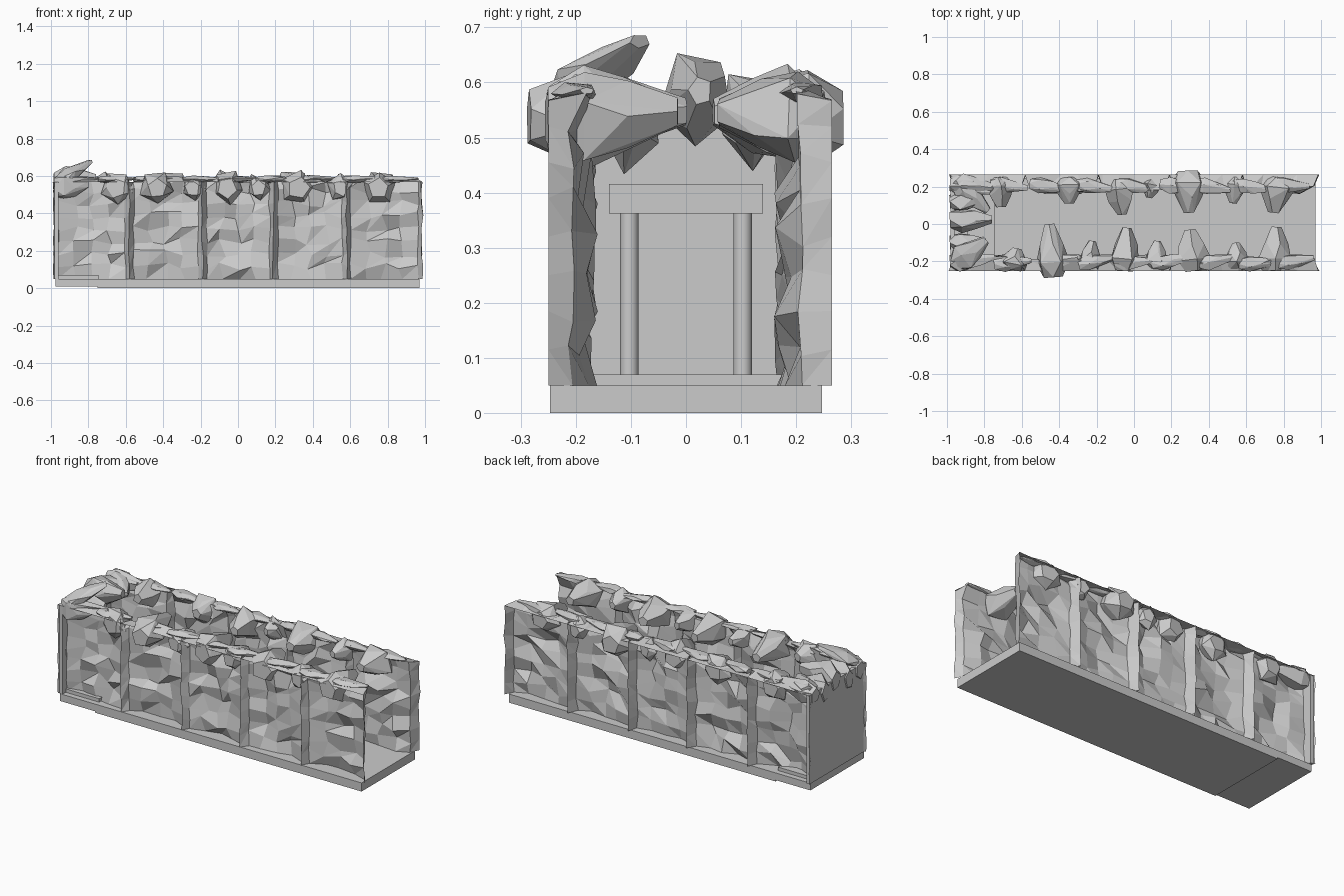
import bpy, bmesh, random
from math import cos, sin, pi
from mathutils import Vector

if "Cube" in bpy.data.objects:
    bpy.data.objects.remove(bpy.data.objects["Cube"])

random.seed(7)
R = random.uniform


def finish(bm, name, fix=True):
    if fix:
        bmesh.ops.recalc_face_normals(bm, faces=bm.faces)
    me = bpy.data.meshes.new(name)
    bm.to_mesh(me)
    bm.free()
    ob = bpy.data.objects.new(name, me)
    bpy.context.collection.objects.link(ob)
    return ob


def box(name, x0, x1, y0, y1, z0, z1):
    bm = bmesh.new()
    bmesh.ops.create_cube(bm, size=1)
    for v in bm.verts:
        v.co = (x1 if v.co.x > 0 else x0, y1 if v.co.y > 0 else y0, z1 if v.co.z > 0 else z0)
    return finish(bm, name)


# Floor slabs, plain end wall and doorway
box("floor", -0.75, 0.97, -0.247, 0.247, 0, 0.05)
box("end_floor", -0.975, -0.75, -0.247, 0.247, 0.008, 0.05)
box("door_step", -0.96, -0.745, -0.215, 0.215, 0.05, 0.07)
box("end_wall", -0.98, -0.96, -0.245, 0.26, 0.05, 0.567)
box("door_lintel", -0.962, -0.89, -0.14, 0.14, 0.362, 0.416)
for s in (-1, 1):
    bm = bmesh.new()
    bmesh.ops.create_cone(bm, cap_ends=True, segments=16, radius1=0.017, radius2=0.017, depth=0.292)
    bmesh.ops.translate(bm, verts=bm.verts, vec=(-0.922, s * 0.103, 0.216))
    ob = finish(bm, "door_column")
    for p in ob.data.polygons:
        p.use_smooth = len(p.vertices) == 4


# Hollow rock walls: one rough sheet per side, folded outward at panel joints
def rock_wall(name, side):
    outer = 0.25 if side < 0 else 0.265
    joints = [-0.985, -0.58, -0.19, 0.19, 0.58, 0.985]
    cols = []
    for a, b in zip(joints, joints[1:]):
        cols.append((a, True))
        n = 5
        cols += [(a + 0.022 + (b - a - 0.044) * i / (n - 1), False) for i in range(n)]
    cols.append((joints[-1], True))
    zs = [0.05, 0.115, 0.185, 0.25, 0.32, 0.39, 0.455, 0.52, 0.585]
    bm = bmesh.new()
    grid = []
    for ci, (x, fold) in enumerate(cols):
        line = []
        edge = not fold and (cols[ci - 1][1] or cols[ci + 1][1])
        for zi, z in enumerate(zs):
            dx = R(-.006, .006) if fold or edge else R(-.02, .02)
            dz = R(-.022, .022) if 0 < zi < 8 and not fold else 0
            if fold:
                y, z = outer, min(z, 0.567)
            else:
                y = R(0.2, 0.215) if edge else R(0.16, 0.213)
                if zi == 8:
                    y, dz = R(0.17, 0.215), R(-.02, .02)
            line.append(bm.verts.new((x + dx, side * y, z + dz)))
        line.append(bm.verts.new((x, side * outer, 0.567 if not fold else 0.569)))
        grid.append(line)
    for c, d in zip(grid, grid[1:]):
        for i in range(len(c) - 1):
            if R(0, 1) < 0.5:
                bm.faces.new((c[i], d[i], d[i + 1], c[i + 1]))
            else:
                bm.faces.new((c[i], d[i], d[i + 1]))
                bm.faces.new((c[i], d[i + 1], c[i + 1]))
    finish(bm, name)


rock_wall("front_rock_wall", -1)
rock_wall("back_rock_wall", 1)


# Faceted boulder: hull of rings running from the back point to the tip point
def boulder(name, back, tip, w, h):
    back, tip = Vector(back), Vector(tip)
    d = (tip - back).normalized()
    across = Vector((-d.y, d.x, 0)).normalized()
    bm = bmesh.new()
    for t, r in ((0, 0.6), (0.28, 1.0), (0.62, 0.72), (1, 0.3)):
        c = back.lerp(tip, t)
        ph = R(0, 1)
        for k in range(5):
            a = 2 * pi * k / 5 + ph
            q = r * R(0.85, 1.08)
            bm.verts.new(c + across * cos(a) * q * w / 2 + Vector((0, 0, sin(a) * q * h / 2)))
    res = bmesh.ops.convex_hull(bm, input=bm.verts)
    junk = {g for g in res["geom_interior"] + res["geom_unused"] if isinstance(g, bmesh.types.BMVert)}
    bmesh.ops.delete(bm, geom=list(junk), context='VERTS')
    bmesh.ops.dissolve_limit(bm, angle_limit=0.12, verts=bm.verts, edges=bm.edges)
    finish(bm, name)


# x centre, width, outer y, tip y for the two rows of overhanging rocks
front = [(-0.65, .18, .245, .13), (-0.43, .19, .285, .0), (-0.245, .14, .245, .09),
         (-0.06, .18, .25, .02), (0.11, .14, .24, .09), (0.325, .2, .25, .03),
         (0.55, .14, .24, .1), (0.755, .19, .25, .015)]
back = [(-0.72, .18, .25, .09), (-0.35, .18, .25, .11), (-0.08, .18, .24, .05),
        (0.1, .12, .24, .14), (0.29, .2, .285, .06), (0.55, .14, .25, .11), (0.77, .2, .25, .06)]
for side, rows in ((-1, front), (1, back)):
    for x, w, y0, y1 in rows:
        h = 0.19 if w > 0.15 else 0.15
        boulder("overhang_rock", (x, side * y0, 0.535), (x + R(-.03, .03), side * y1, 0.545), w, h)
    # Thin shards along the wall tops
    for i in range(9):
        x = -0.86 + i * 0.215 + R(-.03, .03)
        boulder("ledge_shard", (x - 0.1, side * 0.215, 0.58), (x + 0.1, side * R(.17, .21), 0.585), 0.09, 0.045)

# Rocks above the doorway at the closed end
for y, w, z, h, x1 in ((-0.2, .14, .54, .17, -.8), (-0.1, .13, .525, .19, -.79), (0.02, .14, .565, .19, -.76),
                       (0.115, .13, .53, .19, -.8), (0.21, .13, .55, .15, -.74)):
    boulder("end_rock", (-0.985, y, z), (x1, y + R(-.02, .02), z + 0.02), w, h)

# Large leaning slabs in the end corners
boulder("corner_slab", (-0.96, -0.22, 0.57), (-0.79, -0.085, 0.675), 0.16, 0.09)
boulder("corner_slab", (-0.95, 0.235, 0.58), (-0.78, 0.07, 0.56), 0.14, 0.09)
